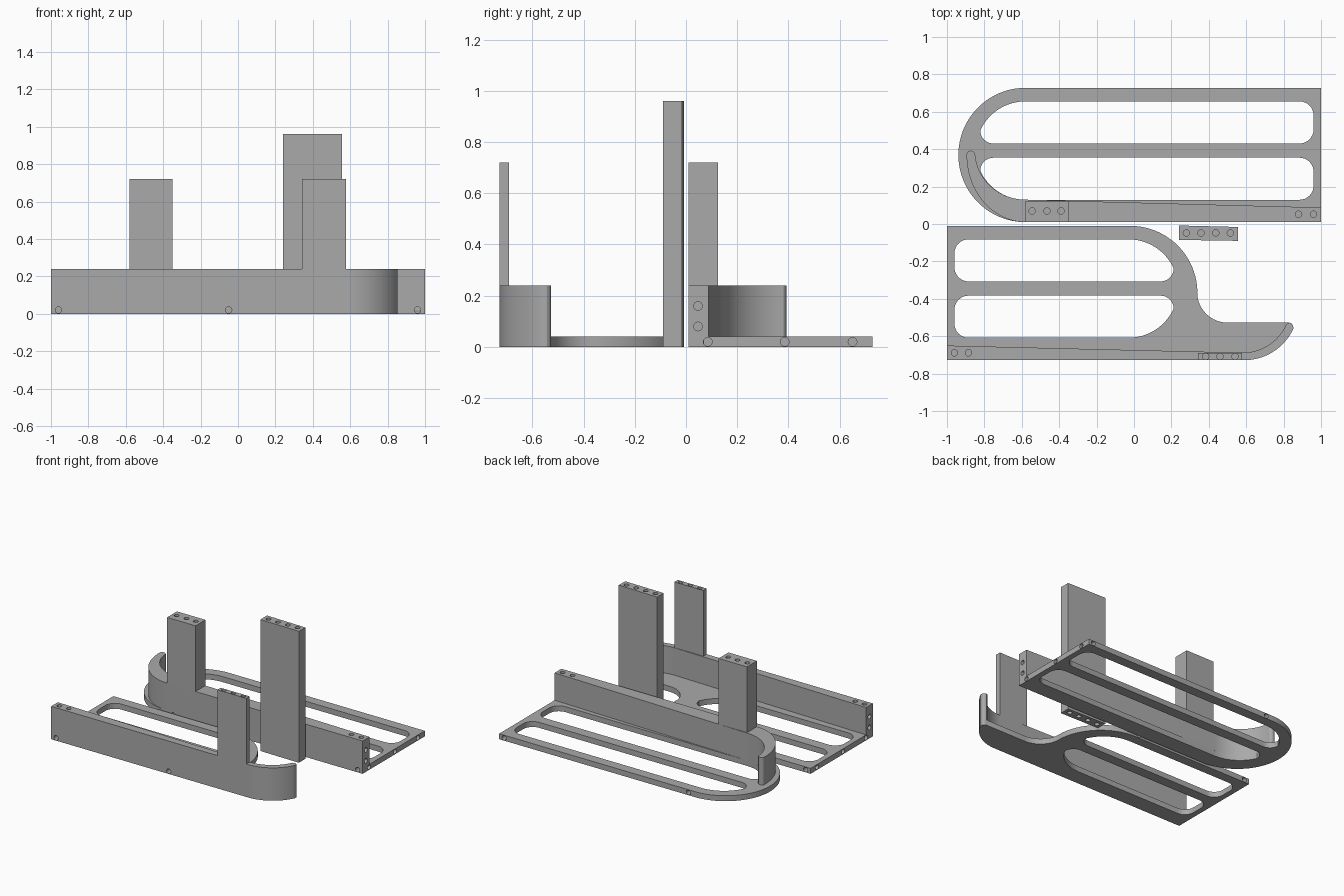
import bpy, bmesh, math
from mathutils import Vector

if "Cube" in bpy.data.objects:
    bpy.data.objects.remove(bpy.data.objects["Cube"])

grey = bpy.data.materials.new("plain grey")
grey.diffuse_color = (0.40, 0.40, 0.40, 1)
grey.use_nodes = True
grey.node_tree.nodes["Principled BSDF"].inputs["Base Color"].default_value = grey.diffuse_color
PLATE, WALL, POST = 0.04, 0.24, 0.72


def arc(cx, cy, rx, ry, a0, a1, n=20):
    """Points on an elliptical arc, angles in degrees."""
    return [(cx + rx * math.cos(math.radians(a0 + (a1 - a0) * i / n)),
             cy + ry * math.sin(math.radians(a0 + (a1 - a0) * i / n))) for i in range(n + 1)]


def add_prism(bm, pts, z0, z1):
    clean = [p for i, p in enumerate(pts) if (Vector(p) - Vector(pts[i - 1])).length > 1e-4]
    low = [bm.verts.new((x, y, z0)) for x, y in clean]
    high = [bm.verts.new((x, y, z1)) for x, y in clean]
    bm.faces.new(low)
    bm.faces.new(high)
    for i in range(len(clean)):
        bm.faces.new((low[i - 1], low[i], high[i], high[i - 1]))


def add_hole(bm, pos, axis, r=0.017, depth=0.06):
    """Closed cylinder centred on the surface point, so it cuts to the given depth."""
    rot = Vector((0, 0, 1)).rotation_difference(Vector(axis)).to_matrix().to_4x4()
    rot.translation = pos
    bmesh.ops.create_cone(bm, cap_ends=True, segments=20, radius1=r, radius2=r,
                          depth=2 * depth, matrix=rot)


def to_object(bm, name):
    bmesh.ops.recalc_face_normals(bm, faces=bm.faces)
    me = bpy.data.meshes.new(name)
    bm.to_mesh(me)
    bm.free()
    ob = bpy.data.objects.new(name, me)
    me.materials.append(grey)
    bpy.context.collection.objects.link(ob)
    return ob


def part(name, pts, z0, z1, holes=(), slots=()):
    """Extruded profile with drilled holes and cut slots."""
    bm = bmesh.new()
    add_prism(bm, pts, z0, z1)
    ob = to_object(bm, name)
    bpy.context.view_layer.objects.active = ob
    if holes or slots:
        bm = bmesh.new()
        for s in slots:
            add_prism(bm, s, z0 - 0.1, z1 + 0.1)
        for pos, axis in holes:
            add_hole(bm, pos, axis)
        cutter = to_object(bm, name + "_cutter")
        mod = ob.modifiers.new("cut", 'BOOLEAN')
        mod.operation, mod.solver, mod.object = 'DIFFERENCE', 'EXACT', cutter
        bpy.ops.object.modifier_apply(modifier=mod.name)
        bpy.data.objects.remove(cutter)
    bpy.ops.object.select_all(action='DESELECT')
    ob.select_set(True)
    bpy.ops.object.shade_smooth_by_angle(angle=math.radians(30))
    return ob


def slot(cx, cy, length, sx, sy):
    """Half of a split round-ended opening: curved end on the sx side."""
    pts = (arc(0, 0, 0.265, 0.263, 90, 25) + arc(0.172, 0.108, 0.07, 0.07, 0, -90, 8)
           + arc(-length + 0.075, 0.113, 0.075, 0.075, 270, 180, 8)
           + arc(-length + 0.075, 0.188, 0.075, 0.075, 180, 90, 8))
    return [(cx + sx * u, cy + sy * v) for u, v in pts]


def rect(x0, x1, y0, y1):
    return [(x0, y0), (x1, y0), (x1, y1), (x0, y1)]


UP, DOWN = (0, 0, 1), (0, 0, -1)
X, Y = (1, 0, 0), (0, 1, 0)

# Back tray: plate with rounded left end
back_outline = [(1, 0.01), (1, 0.728)] + arc(-0.58, 0.369, 0.359, 0.359, 90, 270, 48)
part("back_plate", back_outline, 0, PLATE,
     [((1, y, 0.02), X) for y in (0.085, 0.385, 0.65)]
     + [((x, y, 0.02), Y) for x in (0.96, -0.53) for y in (0.01, 0.728)],
     [slot(-0.58, 0.3925, 1.54, -1, s) for s in (1, -1)])

# Back wall: tapered rail ending in a curved hook
back_wall = ([(1, 0.01), (1, 0.088)] + arc(-0.58, 0.39, 0.27, 0.26, 270, 182)
             + arc(-0.8725, 0.372, 0.0225, 0.02, 20, 180, 8)
             + arc(-0.58, 0.369, 0.315, 0.359, 180, 270, 24))
part("back_wall", back_wall, PLATE, WALL,
     [((x, 0.052, WALL), UP) for x in (0.88, 0.96)]
     + [((1, 0.047, z), X) for z in (0.08, 0.16)])
part("back_post", rect(-0.58, -0.35, 0.01, 0.124), WALL, POST,
     [((x, 0.07, POST), UP) for x in (-0.545, -0.465, -0.39)])

# Front tray: plate with rounded shoulder and pointed toe
toe = arc(0.59, -0.44, 0.288, 0.288, -90, -24.6) + [(0.851, -0.543), (0.843, -0.532), (0.83, -0.527)]
front_outline = ([(-1, -0.728)] + toe + arc(0.50, -0.365, 0.162, 0.162, 270, 180)
                 + arc(-0.02, -0.369, 0.359, 0.359, 0, 90, 24) + [(-1, -0.01)])
part("front_plate", front_outline, 0, PLATE,
     [((-1, y, 0.02), X) for y in (-0.085, -0.385, -0.65)]
     + [((x, y, 0.02), Y) for x in (-0.96, -0.05) for y in (-0.01, -0.728)],
     [slot(-0.03, -0.345, 0.93, 1, s) for s in (1, -1)])

# Front wall: tapered rail following the toe
front_wall = ([(-1, -0.728)] + toe + arc(0.58, -0.431, 0.257, 0.257, -24, -90)
              + [(-1, -0.65)])
part("front_wall", front_wall, PLATE, WALL,
     [((x, -0.689, WALL), UP) for x in (-0.96, -0.885)]
     + [((-1, -0.689, z), X) for z in (0.08, 0.16)])
part("front_post", rect(0.343, 0.577, -0.728, -0.69), WALL, POST,
     [((x, -0.7085, POST), UP) for x in (0.383, 0.46, 0.54)])

# Free-standing bar, drilled at both ends
part("loose_bar", [(0.24, -0.085), (0.555, -0.09), (0.555, -0.016), (0.24, -0.008)], 0, 0.96,
     [((x, -0.048, z), UP) for x in (0.28, 0.358, 0.437, 0.515) for z in (0, 0.96)])
